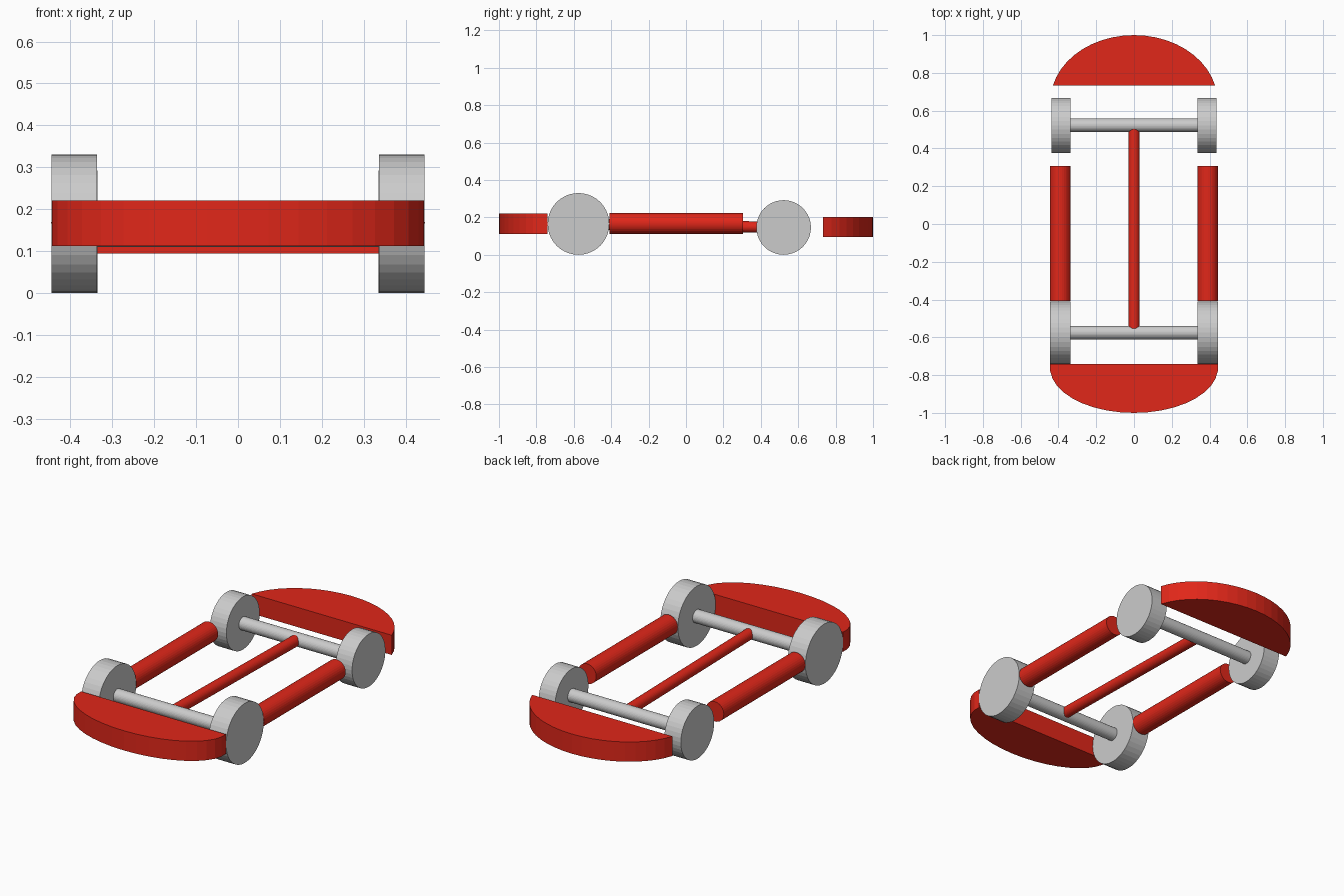
import bpy, bmesh, math
from mathutils import Vector

if "Cube" in bpy.data.objects:
    bpy.data.objects.remove(bpy.data.objects["Cube"])

red = bpy.data.materials.new("red_paint")
red.diffuse_color = (0.75, 0.02, 0.01, 1)
red.use_nodes = True
red.node_tree.nodes["Principled BSDF"].inputs["Base Color"].default_value = red.diffuse_color


def rod(name, a, b, radius, sides=32, mat=None):
    """Capped cylinder running from point a to point b."""
    a, b = Vector(a), Vector(b)
    bpy.ops.mesh.primitive_cylinder_add(
        vertices=sides, radius=radius, depth=(b - a).length,
        location=(a + b) / 2,
        rotation=(b - a).to_track_quat('Z', 'Y').to_euler())
    ob = bpy.context.object
    ob.name = name
    if mat:
        ob.data.materials.append(mat)
    return ob


def bumper(name, yc, half_width, depth, y_cut, z0, z1, steps=20):
    """Extruded slice of an ellipse centred at yc, cut straight at y_cut."""
    start = math.asin((y_cut - yc) / depth)
    bm = bmesh.new()
    ring = []
    for i in range(steps + 1):
        t = start + (math.pi - 2 * start) * i / steps
        ring.append(bm.verts.new((half_width * math.cos(t), yc + depth * math.sin(t), z0)))
    face = bm.faces.new(ring)
    ext = bmesh.ops.extrude_face_region(bm, geom=[face])
    top = [v for v in ext["geom"] if isinstance(v, bmesh.types.BMVert)]
    bmesh.ops.translate(bm, verts=top, vec=(0, 0, z1 - z0))
    bmesh.ops.recalc_face_normals(bm, faces=bm.faces)
    me = bpy.data.meshes.new(name)
    bm.to_mesh(me)
    bm.free()
    me.materials.append(red)
    ob = bpy.data.objects.new(name, me)
    bpy.context.collection.objects.link(ob)


# Wheel sets: end name, y, wheel radius, inner x, outer x
for end, y, r, x0, x1 in (("front", -0.575, 0.165, 0.337, 0.445),
                          ("back", 0.522, 0.146, 0.335, 0.436)):
    for side, s in (("left", -1), ("right", 1)):
        rod(f"{end}_{side}_wheel", (s * x0, y, r), (s * x1, y, r), r, 40)
    rod(f"{end}_axle", (-x0 - 0.01, y, r), (x0 + 0.01, y, r), 0.036)

# Centre shaft joining the axles
rod("centre_shaft", (0, -0.575, 0.165), (0, 0.522, 0.146), 0.03, 32, red)

# Side tubes
for side, s in (("left", -1), ("right", 1)):
    rod(f"{side}_side_tube", (s * 0.391, -0.408, 0.167), (s * 0.391, 0.306, 0.167),
        0.055, 32, red)

# Front and back bumpers: mirrored depth gives the front one
bumper("front_bumper", -0.76, 0.445, -0.24, -0.74, 0.112, 0.221)
bumper("back_bumper", 0.65, 0.442, 0.35, 0.733, 0.094, 0.203)
